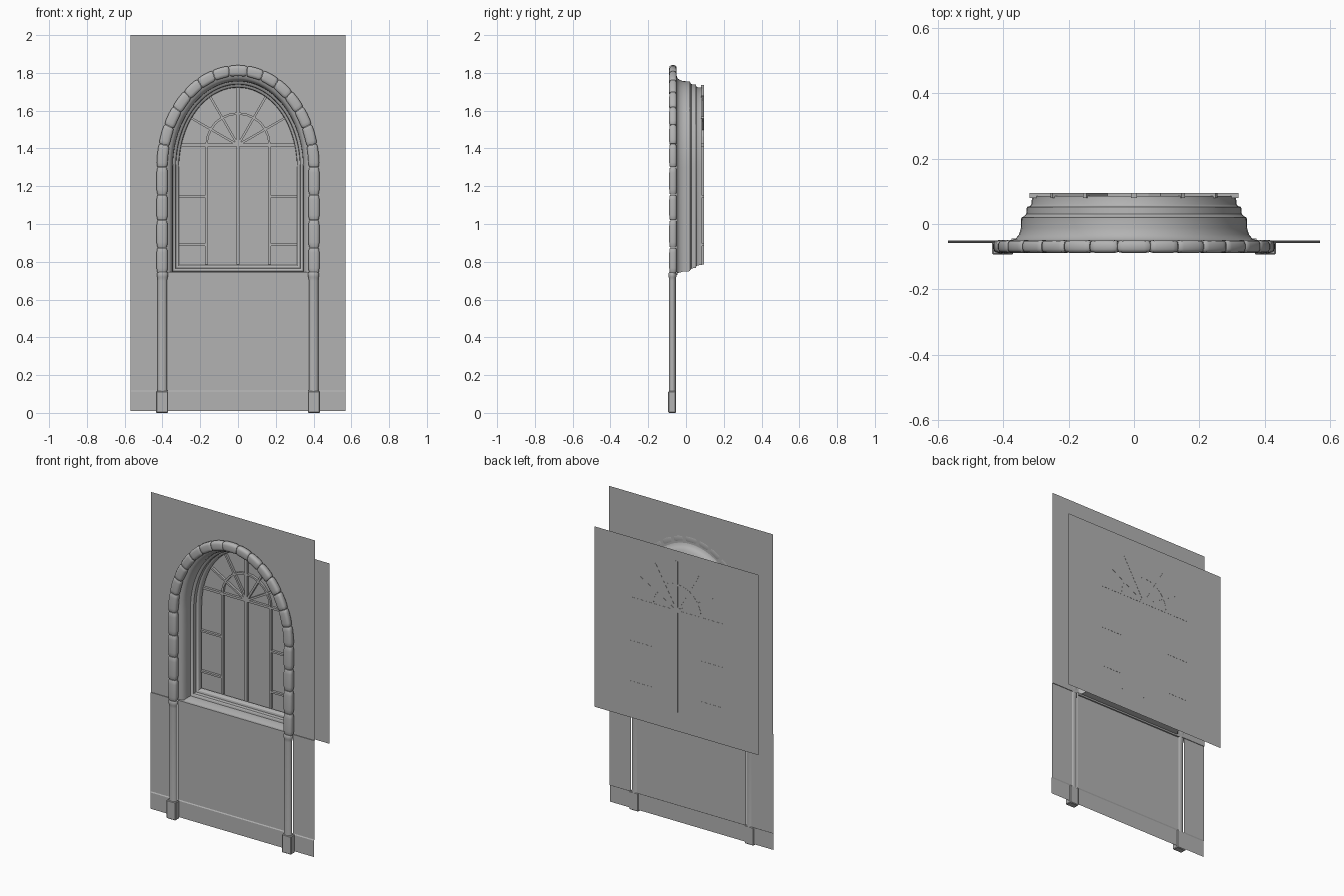
import bpy, bmesh
from math import sin, cos, pi, sqrt, radians

cube = bpy.data.objects.get("Cube")
if cube:
    bpy.data.objects.remove(cube, do_unlink=True)

# Single plaster colour
plaster = bpy.data.materials.new("plaster_grey")
plaster.use_nodes = True
GREY = (0.45, 0.45, 0.45, 1)
plaster.diffuse_color = GREY
plaster.node_tree.nodes["Principled BSDF"].inputs["Base Color"].default_value = GREY

SPRING, A, B = 1.3, 0.31, 0.42     # arch springing height, half width, rise
SILL, RAIL, HALF = 0.785, 0.74, 0.57


def finish(name, bm, smooth=None):
    bmesh.ops.remove_doubles(bm, verts=bm.verts, dist=1e-5)
    bmesh.ops.recalc_face_normals(bm, faces=bm.faces)
    mesh = bpy.data.meshes.new(name)
    bm.to_mesh(mesh)
    bm.free()
    mesh.materials.append(plaster)
    obj = bpy.data.objects.new(name, mesh)
    bpy.context.collection.objects.link(obj)
    if smooth:
        bpy.ops.object.select_all(action='DESELECT')
        obj.select_set(True)
        bpy.context.view_layer.objects.active = obj
        bpy.ops.object.shade_smooth_by_angle(angle=radians(smooth))
    return obj


def loft(bm, rows, close_rows=False, close_ring=False, caps=False):
    """Skin a list of equally long point rows with quads."""
    grid = [[bm.verts.new(p) for p in row] for row in rows]
    n, m = len(grid), len(grid[0])
    for i in range(n if close_rows else n - 1):
        for j in range(m if close_ring else m - 1):
            k, l = (i + 1) % n, (j + 1) % m
            bm.faces.new((grid[i][j], grid[k][j], grid[k][l], grid[i][l]))
    if caps:
        bm.faces.new(grid[0])
        bm.faces.new(grid[-1])


def arch(u, d):
    """Point (x, z) on the opening offset by d: u < 0 leg, 0..pi arch, > pi leg."""
    if u < 0:
        return A + d, SPRING + u
    if u > pi:
        return -A - d, SPRING - (u - pi)
    return (A + d) * cos(u), SPRING + (B + d) * sin(u)


def box(bm, x0, x1, y0, y1, z0, z1):
    loft(bm, [[(x0, y0, z), (x1, y0, z), (x1, y1, z), (x0, y1, z)]
              for z in (z0, z1)], close_ring=True, caps=True)


def bar(bm, p, q, width, y0=0.079, y1=0.095):
    """Rectangular glazing bar from p to q in the window plane."""
    dx, dz = q[0] - p[0], q[1] - p[1]
    s = width / 2 / sqrt(dx * dx + dz * dz)
    nx, nz = -dz * s, dx * s
    loft(bm, [[(x + nx, y0, z + nz), (x - nx, y0, z - nz),
               (x - nx, y1, z - nz), (x + nx, y1, z + nz)]
              for x, z in (p, q)], close_ring=True, caps=True)


ARC = [pi * i / 40 for i in range(41)]

# Upper wall with arched opening
bm = bmesh.new()
edge = [(-HALF, 2), (-HALF, RAIL), (-A - 0.065, RAIL)]
edge += [arch(u, 0.065) for u in reversed(ARC)]
edge += [(A + 0.065, RAIL), (HALF, RAIL), (HALF, 2)]
bm.faces.new([bm.verts.new((x, -0.05, z)) for x, z in edge])
finish("upper_wall", bm)

# Lower wall panels with rail ledge and skirting, open behind the columns
bm = bmesh.new()
section = [(-0.05, RAIL), (-0.054, RAIL), (-0.054, 0.118), (-0.058, 0.112), (-0.058, 0.01)]
for x0, x1 in ((-HALF, -0.42), (-0.38, 0.38), (0.42, HALF)):
    loft(bm, [[(x, y, z) for y, z in section] for x in (x0, x1)])
finish("lower_wall", bm)

# Moulded reveal swept around the whole opening
bm = bmesh.new()
moulding = [(0.065, -0.05), (0.052, -0.045), (0.042, -0.032), (0.036, -0.012),
            (0.035, 0.02), (0.027, 0.023), (0.02, 0.03), (0.018, 0.052),
            (0.008, 0.055), (0.004, 0.06), (0.002, 0.085)]
rows = []
for d, y in moulding:
    base = max(SILL - d, RAIL)
    ring = [(A + d, base)] + [arch(u, d) for u in ARC] + [(-A - d, base)]
    rows.append([(x, y, z) for x, z in ring])
loft(bm, rows, close_ring=True)
finish("window_reveal", bm, 35)

# Sill nosing
bm = bmesh.new()
box(bm, -0.375, 0.375, -0.06, -0.045, 0.73, 0.745)
finish("sill_nosing", bm)

# Surround stones: pillowed blocks following legs and arch
joints = [-0.56, -0.425, -0.28, -0.145, 0]
joints += [0.235 + i * (pi / 2 - 0.355) / 6 for i in range(7)]
joints += [pi - u for u in reversed(joints)]
bm = bmesh.new()
for u0, u1 in zip(joints, joints[1:]):
    rows = []
    for f, size in ((0.01, 0.8), (0.06, 0.93), (0.2, 0.99), (0.5, 1),
                    (0.8, 0.99), (0.94, 0.93), (0.99, 0.8)):
        u = u0 + (u1 - u0) * f
        row = []
        for k in range(16):
            t = 2 * pi * k / 16
            c, s = cos(t), sin(t)
            # squarish rounded section
            r = size / (abs(c) ** 4 + abs(s) ** 4) ** 0.25
            x, z = arch(u, 0.092 + 0.029 * r * c)
            row.append((x, -0.069 + 0.02 * r * s, z))
        rows.append(row)
    loft(bm, rows, close_ring=True, caps=True)
finish("surround_stones", bm, 50)

# Columns with plinth blocks and caps
for side, label in ((1, "left"), (-1, "right")):
    bm = bmesh.new()
    rows = []
    for z, r in ((0.11, 0.027), (0.125, 0.025), (0.7, 0.025), (0.715, 0.026),
                 (0.722, 0.029), (0.738, 0.029), (0.745, 0.025)):
        rows.append([(side * 0.4 + r * cos(k * pi / 10), -0.072 + 0.72 * r * sin(k * pi / 10), z)
                     for k in range(20)])
    loft(bm, rows, close_ring=True, caps=True)
    finish(label + "_column", bm, 40)
    bm = bmesh.new()
    xs = sorted((side * 0.37, side * 0.434))
    box(bm, xs[0], xs[1], -0.094, -0.053, 0, 0.115)
    plinth = finish(label + "_plinth", bm)
    bevel = plinth.modifiers.new("soft_edges", 'BEVEL')
    bevel.width = 0.004

# Glazing bars: mullions, transom, side bars, fan ring and spokes
FAN, RING = 1.418, 0.167
bm = bmesh.new()
bar(bm, (0, SILL), (0, 1.735), 0.018)
bar(bm, (-0.32, FAN), (0.32, FAN), 0.014)
for s in (-1, 1):
    bar(bm, (s * RING, SILL), (s * RING, FAN), 0.014)
    for z in (0.89, 1.145):
        bar(bm, (s * RING, z), (s * 0.32, z), 0.012)
for deg in (30, 60, 120, 150):
    c, s = cos(radians(deg)), sin(radians(deg))
    a, b, h = A + 0.01, B + 0.01, FAN - SPRING
    qa, qb, qc = (c / a) ** 2 + (s / b) ** 2, h * s / b ** 2, (h / b) ** 2 - 1
    reach = (-qb + sqrt(qb * qb - qa * qc)) / qa
    bar(bm, (0, FAN), (reach * c, FAN + reach * s), 0.012)
loft(bm, [[(r * cos(pi * i / 12), y, FAN + r * sin(pi * i / 12))
           for r, y in ((RING - 0.006, 0.079), (RING + 0.006, 0.079),
                        (RING + 0.006, 0.095), (RING - 0.006, 0.095))]
          for i in range(13)], close_ring=True, caps=True)
finish("glazing_bars", bm)

# Backing pane
bm = bmesh.new()
loft(bm, [[(x, 0.094, z) for x in (-HALF, HALF)] for z in (0.665, 1.8)])
finish("window_pane", bm)
